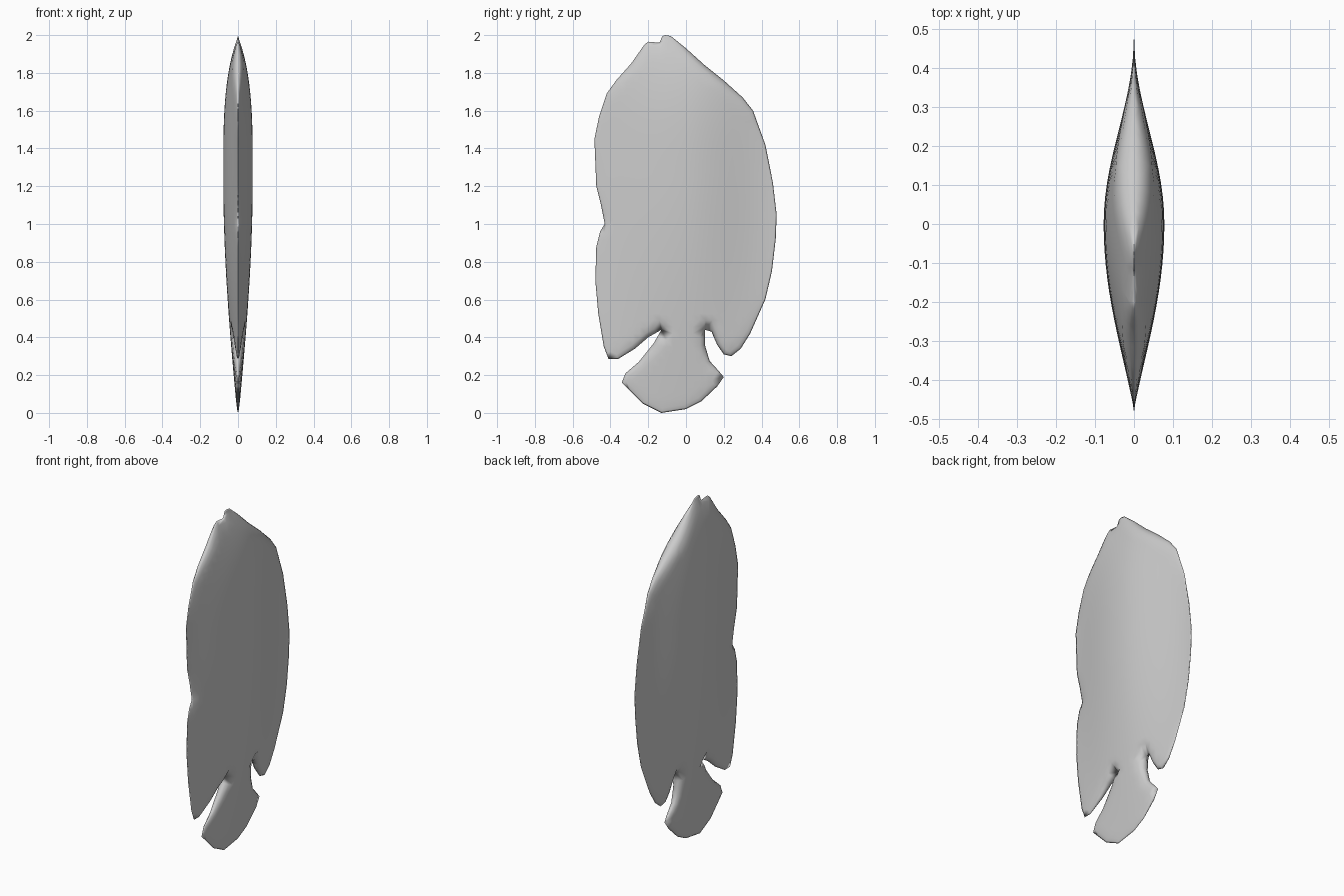
import bpy
import bmesh
from math import cos, sin, pi, sqrt
from mathutils import Vector
from mathutils.geometry import delaunay_2d_cdt, intersect_point_line

cube = bpy.data.objects.get("Cube")
if cube:
    bpy.data.objects.remove(cube, do_unlink=True)

# Side outline as (y, z): head, back fin, tail, belly fin, throat
profile = [
    (-.11, 2), (-.08, 1.995), (0, 1.93), (.1, 1.84), (.2, 1.76), (.3, 1.67),
    (.355, 1.6), (.42, 1.42), (.46, 1.22), (.48, 1.05), (.475, .92),
    (.455, .75), (.42, .6), (.34, .42), (.29, .34), (.24, .3), (.2, .31),
    (.165, .36), (.135, .43), (.1, .44), (.1, .36), (.125, .275),
    (.175, .22), (.2, .19), (.165, .14), (.08, .06), (0, .02), (-.13, 0),
    (-.23, .05), (-.34, .16), (-.32, .21), (-.25, .27), (-.17, .37),
    (-.13, .44), (-.2, .4), (-.27, .34), (-.36, .285), (-.41, .285),
    (-.435, .35), (-.465, .53), (-.48, .7), (-.475, .88), (-.455, .96),
    (-.43, 1), (-.45, 1.1), (-.475, 1.2), (-.485, 1.45), (-.46, 1.57),
    (-.42, 1.69), (-.37, 1.76), (-.29, 1.85), (-.22, 1.95), (-.2, 1.965),
    (-.14, 1.96), (-.125, 1.995)]
corners = [Vector(p) for p in profile]
sides = list(zip(corners, corners[1:] + corners[:1]))


def edge_distance(p):
    best = 9
    for a, b in sides:
        hit, t = intersect_point_line(p, a, b)
        near = a.lerp(b, min(1, max(0, t)))
        best = min(best, (p - near).length)
    return best


def inside(p):
    odd = False
    for a, b in sides:
        if (a.y > p.y) != (b.y > p.y):
            if p.x < a.x + (p.y - a.y) * (b.x - a.x) / (b.y - a.y):
                odd = not odd
    return odd


def half_width(p):
    """Lens-shaped body, thin at the tail, with a rounded rim."""
    y, z = p
    across = max(0, cos(pi / 2 * min(1, abs(y) / .485))) ** (2 if y > 0 else 1.2)
    if z < 1.25:
        along = .06 + .94 * sin(pi / 2 * z / 1.25)
    else:
        along = 1 - ((z - 1.25) / .75) ** 3.4
    t = min(1, edge_distance(p) / .05)
    return .078 * max(.02, across) * max(.02, along) * sqrt(max(0, 1 - (1 - t) ** 2))


# Rim vertices, split so that no side is long
rim = []
for a, b in sides:
    n = max(1, round((b - a).length / .045))
    rim += [a.lerp(b, i / n) for i in range(n)]

# Rounded rim rows, then an even grid over the body
points = list(rim)
for depth in (.008, .025):
    for i, p in enumerate(rim):
        run = (rim[(i + 1) % len(rim)] - rim[i - 1]).normalized()
        q = p + Vector((run.y, -run.x)) * depth
        if inside(q) and edge_distance(q) > depth * .8:
            points.append(q)
step = .035
for i in range(-14, 15):
    for j in range(58):
        q = Vector((i * step, j * step))
        if inside(q) and edge_distance(q) > .04:
            points.append(q)

count = len(rim)
loop = [(i, (i + 1) % count) for i in range(count)]
verts, _, faces, *_ = delaunay_2d_cdt(points, loop, [], 1, 1e-5)

# Left half of the fish
bm = bmesh.new()
made = []
for p in verts:
    d = edge_distance(p)
    made.append(bm.verts.new((0 if d < 1e-4 else half_width(p), p.x, p.y)))
for f in faces:
    face = bm.faces.new([made[i] for i in f])
    face.smooth = True
    face.normal_update()
    if face.normal.x < 0:
        face.normal_flip()
mesh = bpy.data.meshes.new("fish_body")
bm.to_mesh(mesh)
bm.free()
fish = bpy.data.objects.new("fish_body", mesh)
bpy.context.collection.objects.link(fish)

# Mirror to the right half
mirror = fish.modifiers.new("Mirror", "MIRROR")
mirror.use_axis[0] = True
mirror.merge_threshold = .0002

# Plain grey
grey = bpy.data.materials.new("light_grey")
grey.use_nodes = True
grey.diffuse_color = (.6, .6, .6, 1)
grey.node_tree.nodes["Principled BSDF"].inputs["Base Color"].default_value = (.6, .6, .6, 1)
mesh.materials.append(grey)
